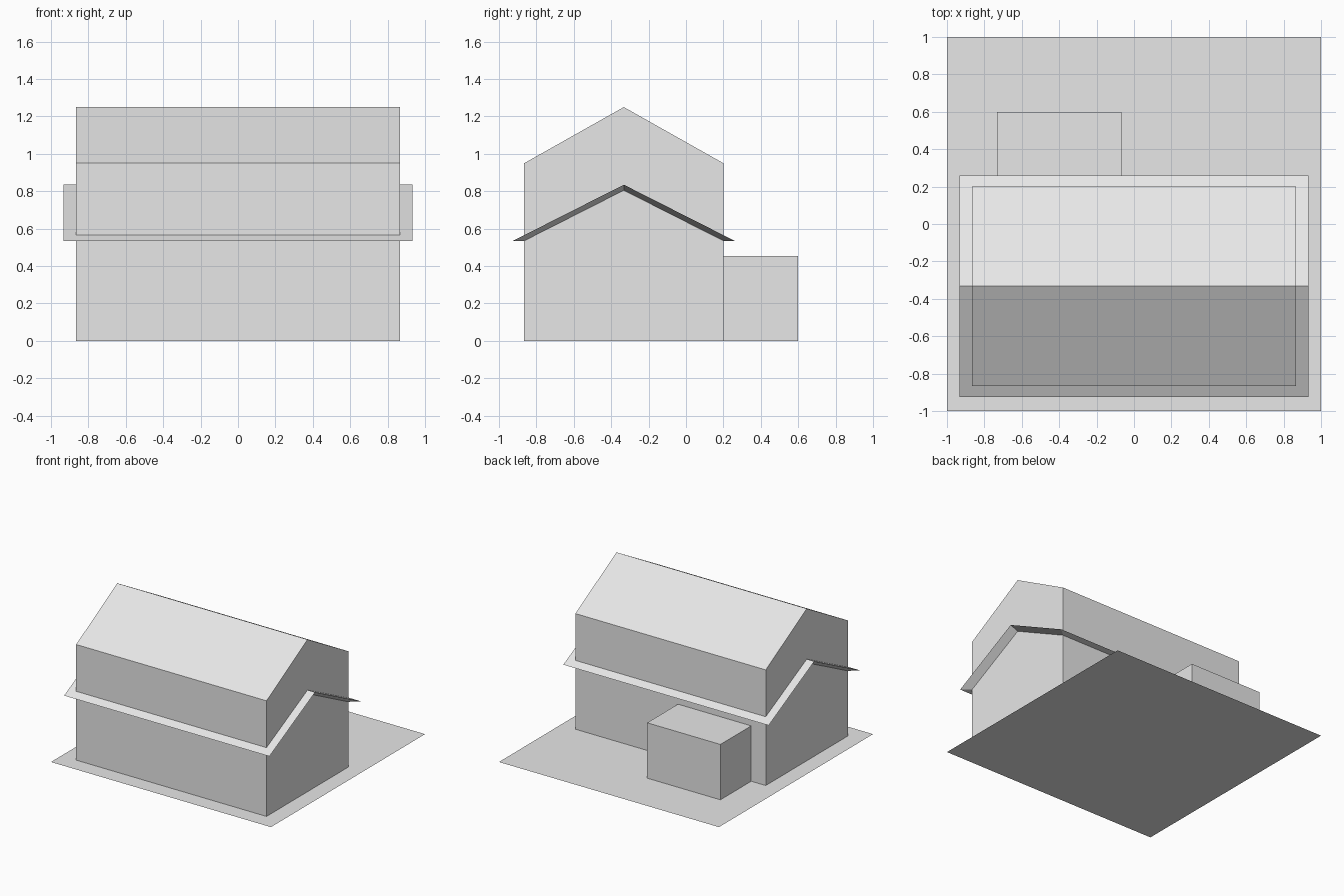
import bpy
import bmesh

cube = bpy.data.objects.get("Cube")
if cube:
    bpy.data.objects.remove(cube, do_unlink=True)

grey = bpy.data.materials.new("plain grey")
grey.use_nodes = True
grey.diffuse_color = (0.8, 0.8, 0.8, 1)
grey.node_tree.nodes["Principled BSDF"].inputs["Base Color"].default_value = (0.8, 0.8, 0.8, 1)

HALF_X = 0.865      # half length of the house
FRONT, BACK = -0.865, 0.2
RIDGE = (FRONT + BACK) / 2
OVERHANG_X, OVERHANG_Y = 0.068, 0.06


def finish(name, bm):
    """Turn a bmesh into a named grey object."""
    bmesh.ops.recalc_face_normals(bm, faces=bm.faces)
    mesh = bpy.data.meshes.new(name)
    bm.to_mesh(mesh)
    bm.free()
    mesh.materials.append(grey)
    obj = bpy.data.objects.new(name, mesh)
    bpy.context.collection.objects.link(obj)
    return obj


def extrude_x(name, profile, x0, x1):
    """Prism along x from a (y, z) profile."""
    bm = bmesh.new()
    ends = [[bm.verts.new((x, y, z)) for y, z in profile] for x in (x0, x1)]
    for end in ends:
        bm.faces.new(end)
    n = len(profile)
    for i in range(n):
        j = (i + 1) % n
        bm.faces.new((ends[0][i], ends[0][j], ends[1][j], ends[1][i]))
    return finish(name, bm)


def gable_rows(bm, half_x, grow_y, eave, ridge):
    """Three rows of two vertices: front eave, ridge, back eave."""
    points = ((FRONT - grow_y, eave), (RIDGE, ridge), (BACK + grow_y, eave))
    return [[bm.verts.new((x, y, z)) for x in (-half_x, half_x)] for y, z in points]


# Ground sheet
bm = bmesh.new()
bmesh.ops.create_grid(bm, x_segments=1, y_segments=1, size=1)
ground = finish("ground", bm)
if ground.data.polygons[0].normal.z < 0:
    ground.data.flip_normals()

# House body with gabled top
extrude_x("house_body",
          [(FRONT, 0), (BACK, 0), (BACK, 0.95), (RIDGE, 1.25), (FRONT, 0.95)],
          -HALF_X, HALF_X)

# Rear extension
extrude_x("rear_extension", [(BACK, 0), (0.6, 0), (0.6, 0.455), (BACK, 0.455)],
          -0.733, -0.067)

# Lower roof skirt: wide top sheet tapering under to the walls
bm = bmesh.new()
top = gable_rows(bm, HALF_X + OVERHANG_X, OVERHANG_Y, 0.535, 0.835)
under = gable_rows(bm, HALF_X, 0, 0.535, 0.805)
for rows in (top, under):
    for a, b in zip(rows, rows[1:]):
        bm.faces.new((a[0], a[1], b[1], b[0]))
for side in (0, 1):
    for i in (0, 1):
        bm.faces.new((top[i][side], top[i + 1][side], under[i + 1][side], under[i][side]))
for i in (0, 2):
    bm.faces.new((top[i][0], top[i][1], under[i][1], under[i][0]))
finish("roof_skirt", bm)
